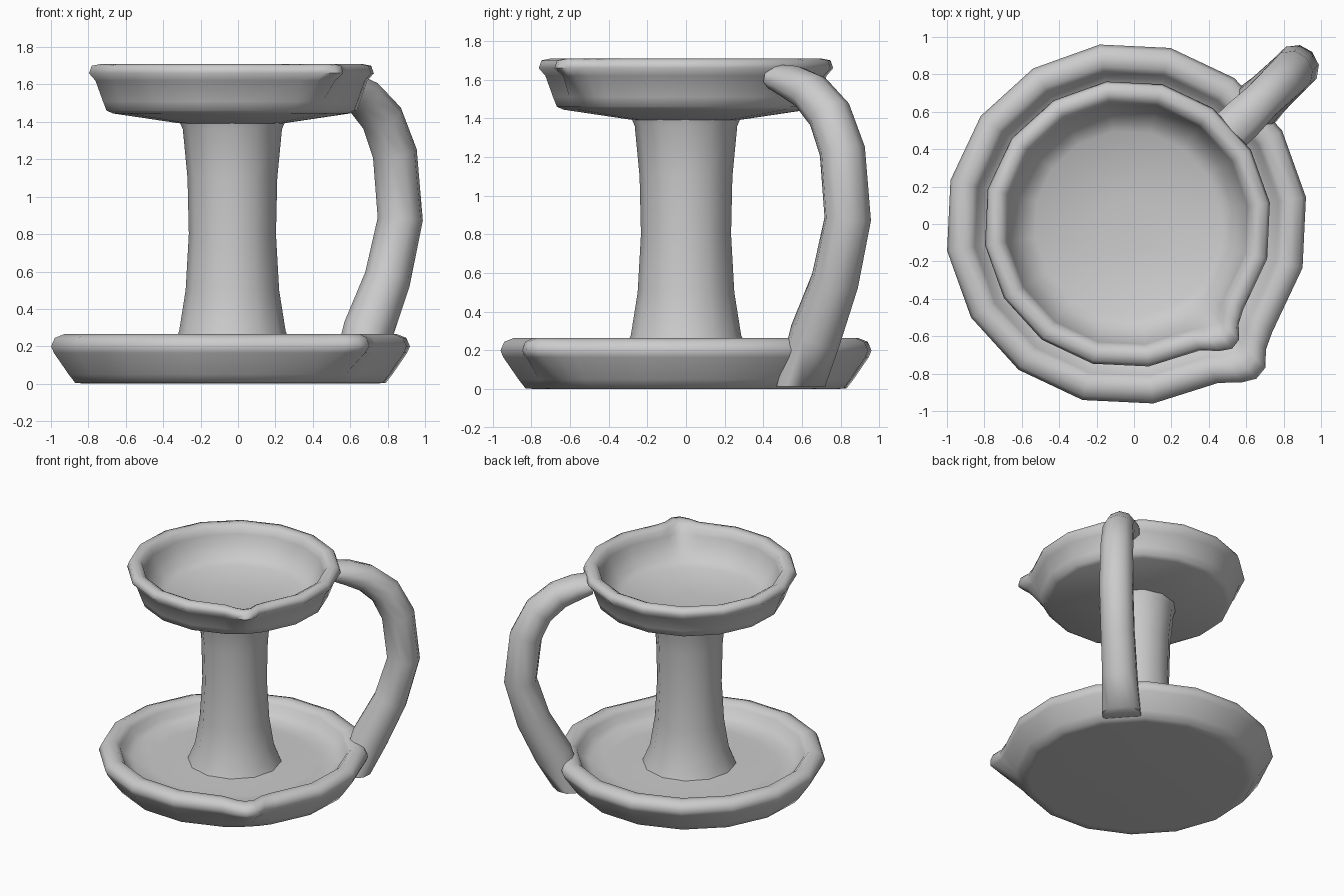
import bpy, bmesh
from math import sin, cos, radians, pi
from mathutils import Vector

if "Cube" in bpy.data.objects:
    bpy.data.objects.remove(bpy.data.objects["Cube"])


def skin(name, rings, sharp=70):
    """Bridge a list of equal-length point rings and cap both ends."""
    bm = bmesh.new()
    loops = [[bm.verts.new(p) for p in ring] for ring in rings]
    n = len(loops[0])
    for a, b in zip(loops, loops[1:]):
        for i in range(n):
            j = (i + 1) % n
            bm.faces.new((a[i], a[j], b[j], b[i]))
    bm.faces.new(loops[0][::-1])
    bm.faces.new(loops[-1])
    bmesh.ops.recalc_face_normals(bm, faces=bm.faces)
    me = bpy.data.meshes.new(name)
    bm.to_mesh(me)
    bm.free()
    ob = bpy.data.objects.new(name, me)
    bpy.context.collection.objects.link(ob)
    bpy.ops.object.select_all(action='DESELECT')
    ob.select_set(True)
    bpy.context.view_layer.objects.active = ob
    bpy.ops.object.shade_smooth_by_angle(angle=radians(sharp))
    return ob


# Sixteen-sided outline with extra points forming a pinched spout at -50 degrees
ANGLES = [(-81.5 + 22.5 * k, 0.0) for k in range(16)]
ANGLES[1:2] = [(-60, 0.1), (-54, 0.7), (-50, 1.0), (-46, 0.9), (-42, 0.3)]


def dish(name, cx, profile):
    """Profile rows: radius, height, spout reach."""
    return skin(name, [[(cx + (r + s * w) * cos(radians(a)),
                         (r + s * w) * sin(radians(a)), z)
                        for a, w in ANGLES] for r, z, s in profile])


# Wide drip dish at the foot
dish("base_dish", -0.04, [
    (0.78, 0.00, 0.0), (0.84, 0.005, 0.0), (0.875, 0.05, 0.01), (0.955, 0.165, 0.09),
    (0.97, 0.20, 0.11), (0.95, 0.245, 0.11), (0.90, 0.265, 0.11),
    (0.85, 0.26, 0.10), (0.82, 0.23, 0.08), (0.795, 0.18, 0.04),
    (0.73, 0.145, 0.01), (0.60, 0.14, 0.0), (0.30, 0.155, 0.0)])

# Upper oil bowl with rolled rim
dish("upper_bowl", -0.035, [
    (0.22, 1.385, 0.0), (0.30, 1.395, 0.0), (0.64, 1.445, 0.0), (0.675, 1.46, 0.0),
    (0.695, 1.51, 0.01), (0.735, 1.62, 0.07), (0.77, 1.66, 0.10),
    (0.755, 1.70, 0.10), (0.705, 1.71, 0.09), (0.665, 1.69, 0.08),
    (0.65, 1.64, 0.05), (0.625, 1.58, 0.02), (0.57, 1.495, 0.0),
    (0.50, 1.46, 0.0), (0.15, 1.43, 0.0)])

# Waisted column
skin("column", [[(-0.03 + r * cos(2 * pi * i / 12), r * sin(2 * pi * i / 12), z)
                 for i in range(12)]
                for r, z in [(0.35, 0.12), (0.335, 0.16), (0.285, 0.28), (0.25, 0.50),
                             (0.233, 0.80), (0.24, 1.10), (0.265, 1.36), (0.29, 1.42)]])

# Looped handle: reach, height, in-plane half thickness, half width
path = [(0.70, 1.61, 0.07, 0.12), (0.80, 1.585, 0.09, 0.12), (0.93, 1.535, 0.105, 0.11),
        (1.07, 1.42, 0.115, 0.115), (1.165, 1.23, 0.12, 0.12), (1.205, 0.88, 0.12, 0.125),
        (1.11, 0.56, 0.125, 0.125), (0.965, 0.28, 0.14, 0.13), (0.855, 0.06, 0.13, 0.145)]
out = Vector((0.72, 0.694, 0))
side = Vector((-0.694, 0.72, 0))
up = Vector((0, 0, 1))
pts = [out * s + up * z for s, z, _, _ in path]
rings = []
for i, (_, _, t, w) in enumerate(path):
    tangent = (pts[min(i + 1, len(pts) - 1)] - pts[max(i - 1, 0)]).normalized()
    normal = tangent.cross(side)
    rings.append([pts[i] + normal * t * cos(2 * pi * k / 10) + side * w * sin(2 * pi * k / 10)
                  for k in range(10)])
# Flatten the lower end so it finishes level inside the dish wall
for p in rings[-1]:
    p.z = 0.015
skin("handle", rings)
